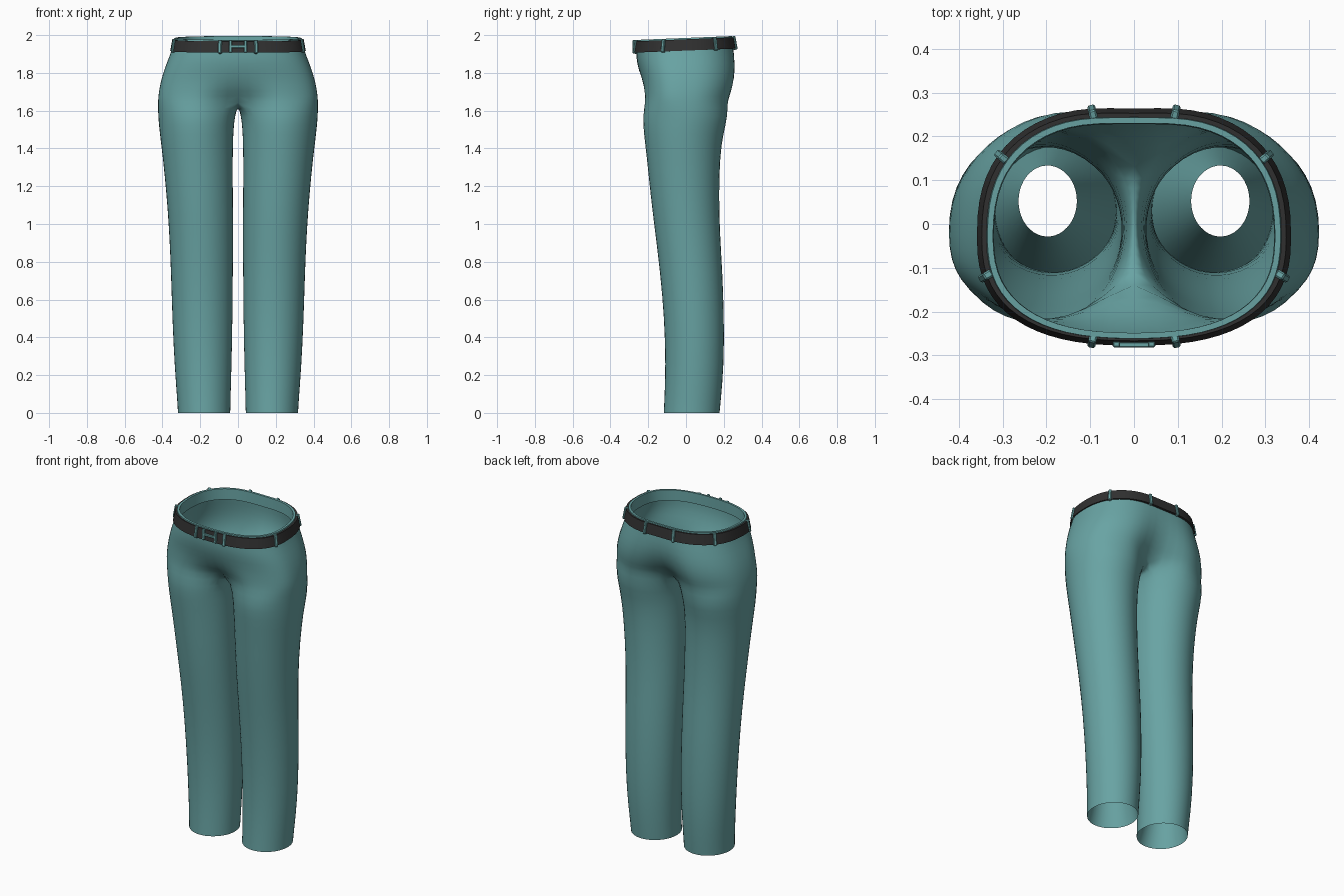
import bpy, bmesh, math
from mathutils import Matrix, Vector

cube = bpy.data.objects.get("Cube")
if cube:
    bpy.data.objects.remove(cube)


def material(name, colour):
    m = bpy.data.materials.new(name)
    m.use_nodes = True
    m.diffuse_color = (*colour, 1)
    m.node_tree.nodes["Principled BSDF"].inputs["Base Color"].default_value = (*colour, 1)
    return m


TEAL = material("teal cloth", (0.14, 0.37, 0.37))
BLACK = material("black leather", (0.03, 0.03, 0.03))


def finish(bm, name, mat, angle):
    bmesh.ops.recalc_face_normals(bm, faces=bm.faces)
    mesh = bpy.data.meshes.new(name)
    bm.to_mesh(mesh)
    bm.free()
    mesh.materials.append(mat)
    obj = bpy.data.objects.new(name, mesh)
    bpy.context.collection.objects.link(obj)
    bpy.ops.object.select_all(action="DESELECT")
    obj.select_set(True)
    bpy.context.view_layer.objects.active = obj
    bpy.ops.object.shade_smooth_by_angle(angle=math.radians(angle))
    return obj


def power(v, e):
    return math.copysign(abs(v) ** e, v)


TILT = 0.04   # the waistline rises towards the back
ARC = 16      # segments round the outside of one half
INNER = 6     # segments on the inside of the leg


def hip_point(phi, z, wide, front, back, mid_front, mid_back, tilt=0.0):
    """Half hip section, phi from -90 (front middle) to 90 (back middle)."""
    x = wide * power(max(math.cos(phi), 0), 0.8)
    s = power(math.sin(phi), 0.8)
    y = -0.03 + s * ((back + 0.03) if s > 0 else (-0.03 - front))
    pull = math.exp(-(x / 0.11) ** 2) * abs(s)
    y += pull * ((mid_back - back) if s > 0 else (mid_front - front))
    return Vector((x, y, z + tilt * y))


def hip_row(*row):
    return [hip_point(math.pi * (i / ARC - 0.5), *row) for i in range(ARC + 1)]


def leg_row(z, inside, outside, front, back):
    cx, cy = (inside + outside) / 2, (front + back) / 2
    rx, ry = (outside - inside) / 2, (back - front) / 2
    wide = math.radians(140)
    step = (2 * math.pi - 2 * wide) / INNER
    angles = [wide * (2 * i / ARC - 1) for i in range(ARC + 1)]
    angles += [wide + step * i for i in range(1, INNER)]
    return [Vector((cx + rx * math.cos(a), cy + ry * math.sin(a), z)) for a in angles]


# Trousers: half shell of hip rows, a crotch seam and leg rows, then mirrored
hips = [
    (1.92, 0.322, -0.25, 0.238, -0.25, 0.228, TILT),
    (1.985, 0.324, -0.25, 0.24, -0.25, 0.23, TILT),
    (1.985, 0.337, -0.263, 0.253, -0.263, 0.243, TILT),
    (1.92, 0.352, -0.265, 0.262, -0.265, 0.25, TILT),
    (1.85, 0.38, -0.262, 0.277, -0.262, 0.252, 0),
    (1.77, 0.408, -0.24, 0.28, -0.235, 0.225, 0),
    (1.70, 0.421, -0.237, 0.267, -0.185, 0.17, 0),
    (1.655, 0.426, -0.237, 0.25, -0.12, 0.11, 0),
]
legs = [
    (1.57, 0.016, 0.426, -0.234, 0.226),
    (1.48, 0.024, 0.417, -0.226, 0.2),
    (1.35, 0.027, 0.40, -0.21, 0.182),
    (1.15, 0.026, 0.38, -0.19, 0.177),
    (0.95, 0.025, 0.366, -0.165, 0.182),
    (0.75, 0.026, 0.357, -0.14, 0.195),
    (0.5, 0.028, 0.35, -0.117, 0.204),
    (0.25, 0.033, 0.338, -0.11, 0.203),
    (0.06, 0.039, 0.323, -0.117, 0.186),
    (0.0, 0.04, 0.32, -0.12, 0.18),
    (0.35, 0.13, 0.265, -0.03, 0.135),   # hem turned up inside the leg
]
bm = bmesh.new()
crease = bm.edges.layers.float.new("crease_edge")
rows = [[bm.verts.new(p) for p in hip_row(*r)] for r in hips]
seam = list(rows[-1])
front_y, back_y = seam[0].co.y, seam[-1].co.y
for i in range(1, INNER):
    t = i / INNER
    dip = 0.025 * math.sin(math.pi * t)
    seam.append(bm.verts.new((0, back_y + (front_y - back_y) * t, 1.655 - dip)))
rings = [seam] + [[bm.verts.new(p) for p in leg_row(*r)] for r in legs]


def skin(row_list, closed):
    for a, b in zip(row_list, row_list[1:]):
        n = len(a)
        for i in range(n if closed else n - 1):
            j = (i + 1) % n
            bm.faces.new((a[i], a[j], b[j], b[i]))


skin(rows, False)
skin(rings, True)
for row in (rows[1], rows[2], rings[-2]):
    edge_verts = set(row)
    for e in bm.edges:
        if e.verts[0] in edge_verts and e.verts[1] in edge_verts:
            e[crease] = 1.0
trousers = finish(bm, "trousers", TEAL, 75)
mirror = trousers.modifiers.new("mirror", "MIRROR")
mirror.use_clip = True
mirror.merge_threshold = 0.0005
sub = trousers.modifiers.new("smooth", "SUBSURF")
sub.levels = sub.render_levels = 1


# Belt: a flared band round the waist
def belt_ring(z, grow):
    half = [hip_point(math.pi * (i / 32 - 0.5), z, 0.343 + grow, -0.262 - grow,
                      0.256 + grow, -0.262 - grow, 0.248 + grow, TILT) for i in range(33)]
    return half + [Vector((-p.x, p.y, p.z)) for p in half[-2:0:-1]]


bm = bmesh.new()
loops = [[bm.verts.new(p) for p in belt_ring(z, g)]
         for z, g in ((1.918, 0.0), (1.918, 0.016), (1.978, 0.005), (1.978, -0.006))]
skin(loops + [loops[0]], True)
finish(bm, "belt", BLACK, 40)


def box(name, centre, size, turn=0.0, lean=0.0):
    bm = bmesh.new()
    bmesh.ops.create_cube(bm, size=1, matrix=Matrix.Translation(centre)
                          @ Matrix.Rotation(turn, 4, "Z") @ Matrix.Rotation(lean, 4, "Y")
                          @ Matrix.Diagonal((*size, 1)))
    bmesh.ops.bevel(bm, geom=bm.edges[:], offset=min(size) * 0.2, segments=1, affect="EDGES")
    return finish(bm, name, TEAL, 30)


# Belt loops, four on each side
outline = belt_ring(1.948, 0.008)
for n, (x, y) in enumerate([(0.08, 0.26), (0.3, 0.16), (0.34, -0.11), (0.1, -0.265)]):
    p = min(outline, key=lambda q: (q.x - x) ** 2 + (q.y - y) ** 2)
    turn = math.atan2(p.y / 0.27 ** 2, p.x / 0.35 ** 2)
    for side, label in ((1, "left"), (-1, "right")):
        box(f"{label}_belt_loop_{n + 1}", (side * p.x, p.y, p.z), (0.022, 0.018, 0.072),
            turn if side > 0 else math.pi - turn, -0.18)

# Buckle: two uprights joined by a crossbar
for side, label in ((1, "left"), (-1, "right")):
    box(f"{label}_buckle_upright", (side * 0.04, -0.275, 1.94), (0.016, 0.014, 0.066))
box("buckle_crossbar", (0, -0.276, 1.94), (0.08, 0.012, 0.014))
